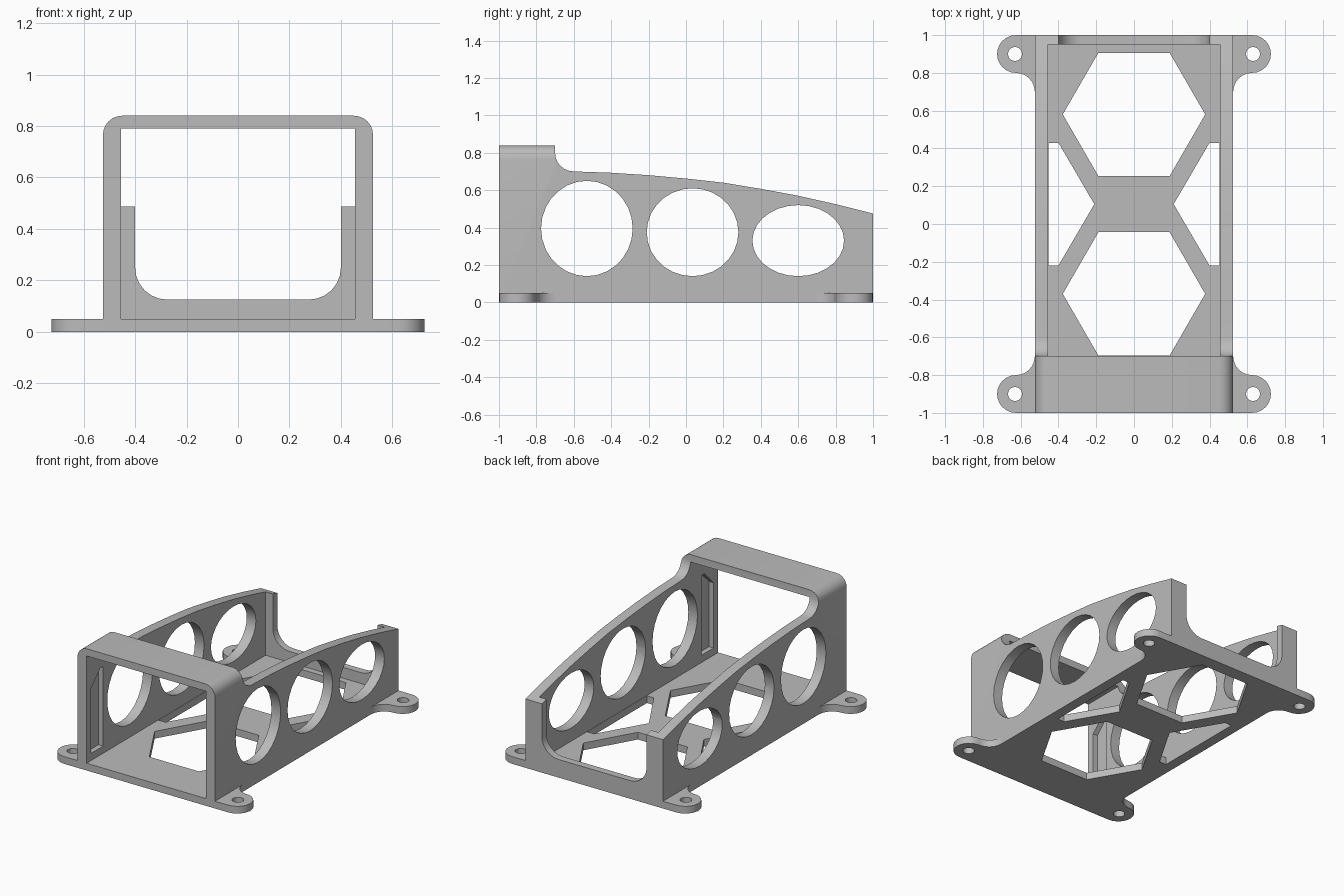
import bpy, bmesh
from math import sin, cos, pi, radians
from mathutils import Vector

cube = bpy.data.objects.get("Cube")
if cube:
    bpy.data.objects.remove(cube, do_unlink=True)

grey = bpy.data.materials.new("plain grey")
grey.use_nodes = True
colour = (0.5, 0.5, 0.5, 1)
grey.diffuse_color = colour
grey.node_tree.nodes["Principled BSDF"].inputs["Base Color"].default_value = colour


def prism(name, outline, axis, lo, hi):
    """Extrude a flat outline along an axis (x: yz outline, y: xz, z: xy)."""
    place = {"x": lambda a, b, c: (c, a, b),
             "y": lambda a, b, c: (a, c, b),
             "z": lambda a, b, c: (a, b, c)}[axis]
    bm = bmesh.new()
    face = bm.faces.new([bm.verts.new(place(a, b, lo)) for a, b in outline])
    ext = bmesh.ops.extrude_face_region(bm, geom=[face])
    moved = [v for v in ext["geom"] if isinstance(v, bmesh.types.BMVert)]
    bmesh.ops.translate(bm, verts=moved, vec=Vector(place(0, 0, hi - lo)))
    bmesh.ops.recalc_face_normals(bm, faces=bm.faces)
    mesh = bpy.data.meshes.new(name)
    bm.to_mesh(mesh)
    bm.free()
    mesh.materials.append(grey)
    obj = bpy.data.objects.new(name, mesh)
    bpy.context.collection.objects.link(obj)
    return obj


def rect(a0, b0, a1, b1):
    return [(a0, b0), (a1, b0), (a1, b1), (a0, b1)]


def arc(a, b, ra, rb, start, end, steps):
    angles = [radians(start + (end - start) * i / steps) for i in range(steps + 1)]
    return [(a + ra * cos(t), b + rb * sin(t)) for t in angles]


def ellipse(a, b, ra, rb, steps):
    return arc(a, b, ra, rb, 0, 360, steps)[:-1]


def carve(obj, cutter, operation="DIFFERENCE"):
    mod = obj.modifiers.new("carve", "BOOLEAN")
    mod.operation = operation
    mod.solver = "EXACT"
    mod.object = cutter
    bpy.context.view_layer.objects.active = obj
    bpy.ops.object.modifier_apply(modifier=mod.name)
    bpy.data.objects.remove(cutter, do_unlink=True)


def smooth(obj):
    bpy.ops.object.select_all(action="DESELECT")
    obj.select_set(True)
    bpy.context.view_layer.objects.active = obj
    bpy.ops.object.shade_smooth_by_angle(angle=radians(32))


# Outer shell: rounded front outline trimmed by the sloping side outline
half, top, r = 0.525, 0.84, 0.075
front_outline = ([(-half, 0), (half, 0)]
                 + arc(half - r, top - r, r, r, 0, 90, 6)
                 + arc(r - half, top - r, r, r, 90, 180, 6))
frame = prism("cradle_frame", front_outline, "y", -1, 1)
side_outline = [(-1.1, -0.1), (1.1, -0.1), (1.1, 0.45), (1, 0.475), (0.8, 0.525),
                (0.6, 0.57), (0.4, 0.607), (0.2, 0.64), (0, 0.662), (-0.2, 0.68),
                (-0.4, 0.693)]
side_outline += arc(-0.6, 0.8, 0.1, 0.1, 270, 180, 6) + [(-0.7, 0.9), (-1.1, 0.9)]
carve(frame, prism("side_trim", side_outline, "x", -0.7, 0.7), "INTERSECT")

# Hollow interior, open at the front
carve(frame, prism("cavity", rect(-0.455, 0.05, 0.455, 0.79), "y", -1.2, 0.95))

# U-shaped opening in the back panel
r = 0.125
opening = (arc(0.4 - r, 0.125 + r, r, r, 0, -90, 6)
           + arc(r - 0.4, 0.125 + r, r, r, -90, -180, 6) + [(-0.4, 0.7), (0.4, 0.7)])
carve(frame, prism("back_opening", opening, "y", 0.9, 1.1))

# Round windows through both side walls
for y, z, ry, rz in [(-0.53, 0.395, 0.245, 0.255), (0.035, 0.375, 0.245, 0.235),
                     (0.6, 0.33, 0.245, 0.19)]:
    carve(frame, prism("window_cut", ellipse(y, z, ry, rz, 28), "x", -0.7, 0.7))

# Hexagonal floor openings
for y in (0.58, -0.37):
    carve(frame, prism("hex_cut", ellipse(0, y, 0.377, 0.377, 6), "z", -0.1, 0.08))

for s in (-1, 1):
    # Half hexagon openings beside the walls
    half_hex = [(s * 0.21, 0.105), (s * 0.4, 0.43), (s * 0.453, 0.43),
                (s * 0.453, -0.22), (s * 0.4, -0.22)]
    carve(frame, prism("half_hex_cut", half_hex, "z", -0.1, 0.08))
    # Shallow pointed slots inside the front posts
    slot = [(-0.95, 0.1), (-0.82, 0.1), (-0.82, 0.65), (-0.85, 0.65), (-0.95, 0.55)]
    lo, hi = sorted((s * 0.44, s * 0.49))
    carve(frame, prism("slot_cut", slot, "x", lo, hi))
smooth(frame)

# Four screw tabs with a filleted inner edge
for sx, side in ((1, "left"), (-1, "right")):
    for sy, end in ((1, "back"), (-1, "front")):
        outline = ([(0.525, 1)] + arc(0.625, 0.9, 0.1, 0.1, 90, -90, 12)
                   + arc(0.625, 0.7, 0.1, 0.1, 90, 180, 6))
        tab = prism(f"{end}_{side}_screw_tab",
                    [(sx * x, sy * y) for x, y in outline], "z", 0, 0.05)
        hole = ellipse(sx * 0.63, sy * 0.9, 0.037, 0.037, 20)
        carve(tab, prism("hole_cut", hole, "z", -0.1, 0.1))
        smooth(tab)
